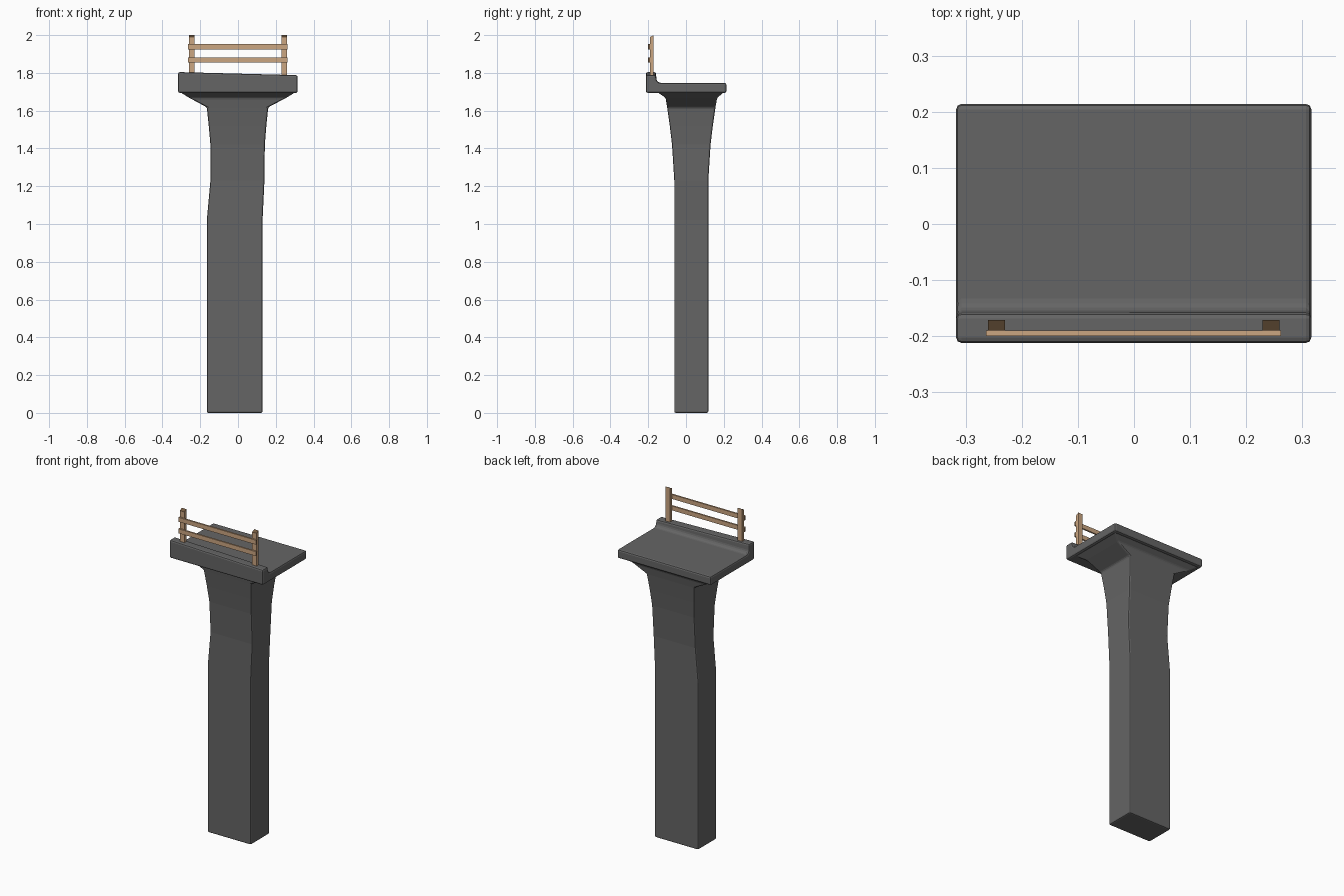
import bpy, bmesh

if "Cube" in bpy.data.objects:
    bpy.data.objects.remove(bpy.data.objects["Cube"])


def material(name, rgb):
    m = bpy.data.materials.new(name)
    m.diffuse_color = (*rgb, 1)
    m.use_nodes = True
    m.node_tree.nodes["Principled BSDF"].inputs["Base Color"].default_value = m.diffuse_color
    return m


stone = material("dark_stone", (0.13, 0.13, 0.13))
wood = material("light_wood", (0.60, 0.38, 0.22))
end_grain = material("dark_end_grain", (0.17, 0.10, 0.05))


def finish(name, bm, mats, bevel=0.0, segments=2):
    bmesh.ops.recalc_face_normals(bm, faces=bm.faces[:])
    me = bpy.data.meshes.new(name)
    bm.to_mesh(me)
    bm.free()
    ob = bpy.data.objects.new(name, me)
    bpy.context.collection.objects.link(ob)
    for m in mats:
        me.materials.append(m)
    if bevel:
        b = ob.modifiers.new("edge_rounding", 'BEVEL')
        b.width = bevel
        b.segments = segments
        b.limit_method = 'ANGLE'
        b.angle_limit = 0.7
    return ob


def loft(bm, loops):
    rings = [[bm.verts.new(p) for p in loop] for loop in loops]
    n = len(rings[0])
    for a, b in zip(rings, rings[1:]):
        for i in range(n):
            j = (i + 1) % n
            bm.faces.new((a[i], a[j], b[j], b[i]))
    bm.faces.new(rings[0])
    bm.faces.new(rings[-1])


# Column with bent waist and flared head: z, x0, x1, y0, y1
sections = [
    (0.00, -0.165, 0.130, -0.062, 0.118),
    (1.02, -0.165, 0.130, -0.062, 0.118),
    (1.23, -0.146, 0.140, -0.062, 0.118),
    (1.42, -0.146, 0.142, -0.074, 0.130),
    (1.52, -0.155, 0.150, -0.086, 0.142),
    (1.618, -0.165, 0.160, -0.100, 0.156),
    (1.668, -0.258, 0.255, -0.108, 0.165),
    (1.697, -0.305, 0.303, -0.150, 0.200),
]
bm = bmesh.new()
loft(bm, [[(x0, y0, z), (x1, y0, z), (x1, y1, z), (x0, y1, z)]
          for z, x0, x1, y0, y1 in sections])
finish("column", bm, [stone], 0.008, 2)

# Platform slab with raised front lip, lip top slopes down to the right
profile = [(-0.212, 1.694), (0.214, 1.694), (0.214, 1.747), (-0.142, 1.747),
           (-0.156, 1.760), (-0.159, 1.796), (-0.212, 1.796)]


def slope(x, z):
    return z - 0.026 * x if z > 1.78 else z


bm = bmesh.new()
loft(bm, [[(x, y, slope(x, z)) for y, z in profile] for x in (-0.317, 0.316)])
finish("platform_with_lip", bm, [stone], 0.012, 2)


# Timber boxes with darker cut ends along the given axis
def timber(name, lo, hi, axis, slant=0.0):
    bm = bmesh.new()
    bmesh.ops.create_cube(bm, size=1)
    for v in bm.verts:
        front, top = v.co.y < 0, v.co.z > 0
        v.co = [l + (c + 0.5) * (h - l) for l, h, c in zip(lo, hi, v.co)]
        if front and top:
            v.co.z -= slant
    bm.normal_update()
    for f in bm.faces:
        f.material_index = 1 if abs(f.normal[axis]) > 0.6 else 0
    finish(name, bm, [wood, end_grain])


timber("left_post", (-0.260, -0.190, 1.77), (-0.230, -0.171, 2.0), 2, 0.01)
timber("right_post", (0.229, -0.190, 1.77), (0.259, -0.171, 2.0), 2, 0.01)
for name, z in (("lower_rail", 1.855), ("upper_rail", 1.925)):
    timber(name, (-0.264, -0.200, z), (0.262, -0.190, z + 0.027), 0)
